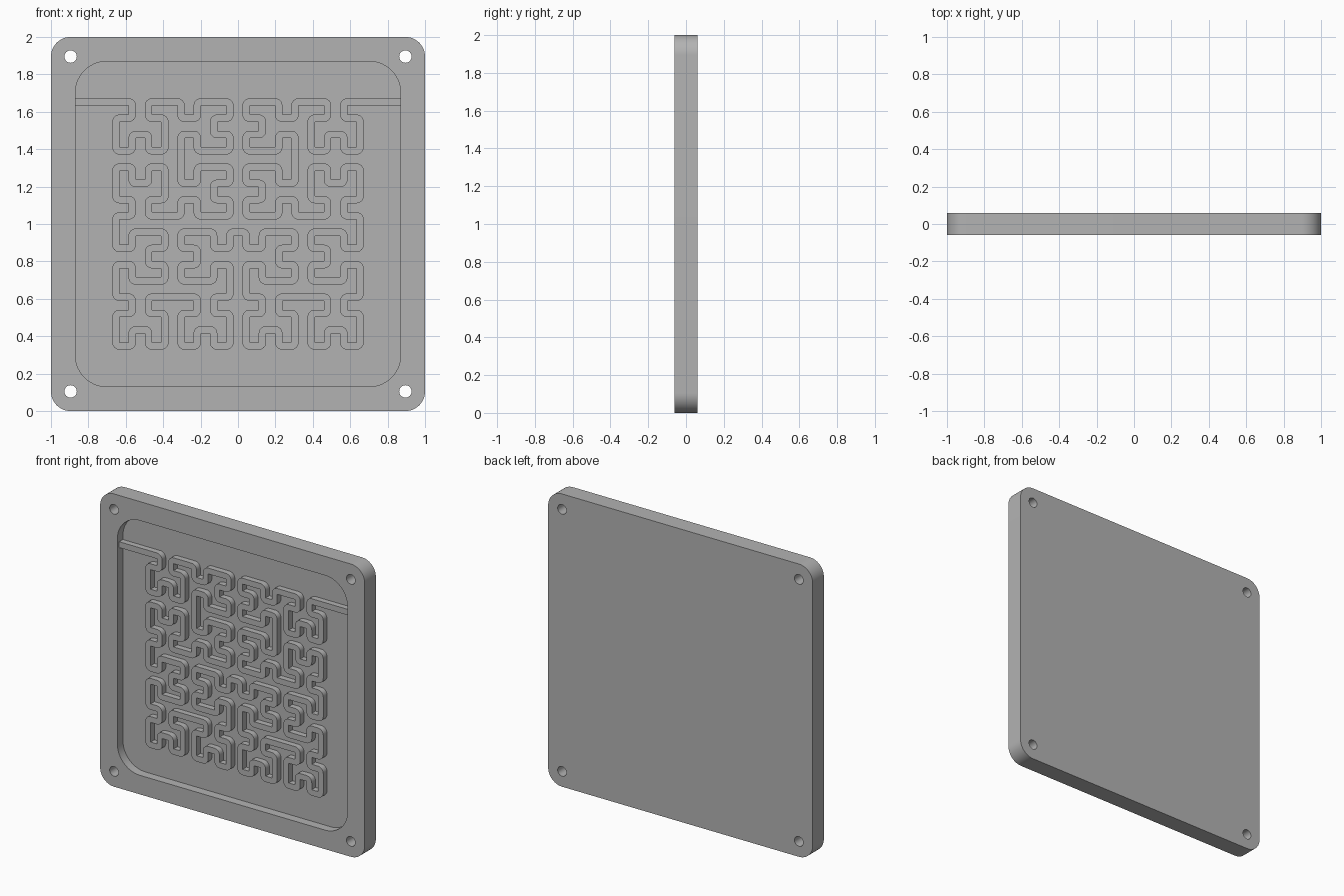
import bpy, bmesh
from math import pi, sin, cos, radians
from mathutils import Vector

cube = bpy.data.objects.get("Cube")
if cube:
    bpy.data.objects.remove(cube, do_unlink=True)

HALF_T = 0.06            # half the plate thickness
FLOOR_Y = 0.0            # recess floor
WALL_Y = -0.04           # front of the maze wall
WALL_W = 0.04
RECESS = 0.87
PITCH = RECESS / 10

grey = bpy.data.materials.new("plain grey")
grey.use_nodes = True
colour = (0.45, 0.45, 0.45, 1)
grey.diffuse_color = colour
grey.node_tree.nodes["Principled BSDF"].inputs["Base Color"].default_value = colour


def prism(name, outline, y_front, y_back):
    """Extrude an (x, z) outline from y_front to y_back."""
    bm = bmesh.new()
    face = bm.faces.new([bm.verts.new((p[0], y_front, p[1])) for p in outline])
    new = bmesh.ops.extrude_face_region(bm, geom=[face])["geom"]
    verts = [v for v in new if isinstance(v, bmesh.types.BMVert)]
    bmesh.ops.translate(bm, verts=verts, vec=(0, y_back - y_front, 0))
    bmesh.ops.recalc_face_normals(bm, faces=bm.faces)
    mesh = bpy.data.meshes.new(name)
    bm.to_mesh(mesh)
    bm.free()
    mesh.materials.append(grey)
    obj = bpy.data.objects.new(name, mesh)
    bpy.context.collection.objects.link(obj)
    return obj


def arc(cx, cz, r, start, sweep, n):
    return [(cx + r * cos(start + sweep * i / n), cz + r * sin(start + sweep * i / n))
            for i in range(n + 1)]


def rounded_square(half, r, n=14):
    pts = []
    k = half - r
    for q, (sx, sz) in enumerate([(1, 1), (-1, 1), (-1, -1), (1, -1)]):
        pts += arc(sx * k, 1 + sz * k, r, q * pi / 2, pi / 2, n)
    return pts


def smooth(obj):
    bpy.ops.object.select_all(action='DESELECT')
    obj.select_set(True)
    bpy.context.view_layer.objects.active = obj
    bpy.ops.object.shade_smooth_by_angle(angle=radians(30))


# Plate with a shallow recess and four corner holes
plate = prism("plate", rounded_square(1, 0.105), -HALF_T, HALF_T)
cutters = [prism("recess_cutter", rounded_square(RECESS, 0.17), -0.2, FLOOR_Y)]
for sx in (-1, 1):
    for sz in (-1, 1):
        hole = arc(sx * 0.895, 1 + sz * 0.895, 0.033, 0, 2 * pi, 32)[:-1]
        cutters.append(prism("hole_cutter", hole, -0.2, 0.2))
bpy.context.view_layer.objects.active = plate
for c in cutters:
    mod = plate.modifiers.new("cut", 'BOOLEAN')
    mod.operation = 'DIFFERENCE'
    mod.solver = 'EXACT'
    mod.object = c
    bpy.ops.object.modifier_apply(modifier=mod.name)
for c in cutters:
    bpy.data.objects.remove(c, do_unlink=True)
smooth(plate)


# Space-filling path from top left to top right
def hilbert(o, i, j, n):
    if n == 0:
        return [o + (i + j) / 2]
    i, j = i / 2, j / 2
    return (hilbert(o, j, i, n - 1) + hilbert(o + i, i, j, n - 1)
            + hilbert(o + i + j, i, j, n - 1)
            + hilbert(o + i + 2 * j, -j, -i, n - 1))


size = 16 * PITCH
path = hilbert(Vector((-size / 2, 1 + size / 2)), Vector((0, -size)), Vector((size, 0)), 4)
reach = RECESS + 0.01
path = [Vector((-reach, path[0].y))] + path + [Vector((reach, path[-1].y))]

# Maze wall: sharp inside corners, round outside corners
h = WALL_W / 2
up = Vector((0, h))
left, right = [path[0] + up], [path[0] - up]
for a, p, b in zip(path, path[1:], path[2:]):
    d1, d2 = (p - a).normalized(), (b - p).normalized()
    turn = d1.cross(d2)
    if abs(turn) < 0.5:
        continue
    inner = p + h * (d2 - d1)
    outer = [inner + WALL_W * (d1 * sin(t) - d2 * cos(t))
             for t in (k * pi / 12 for k in range(7))]
    (left if turn > 0 else right).append(inner)
    (right if turn > 0 else left).extend(outer)
left.append(path[-1] + up)
right.append(path[-1] - up)
wall = prism("maze_wall", left + right[::-1], WALL_Y, FLOOR_Y + 0.01)
smooth(wall)
